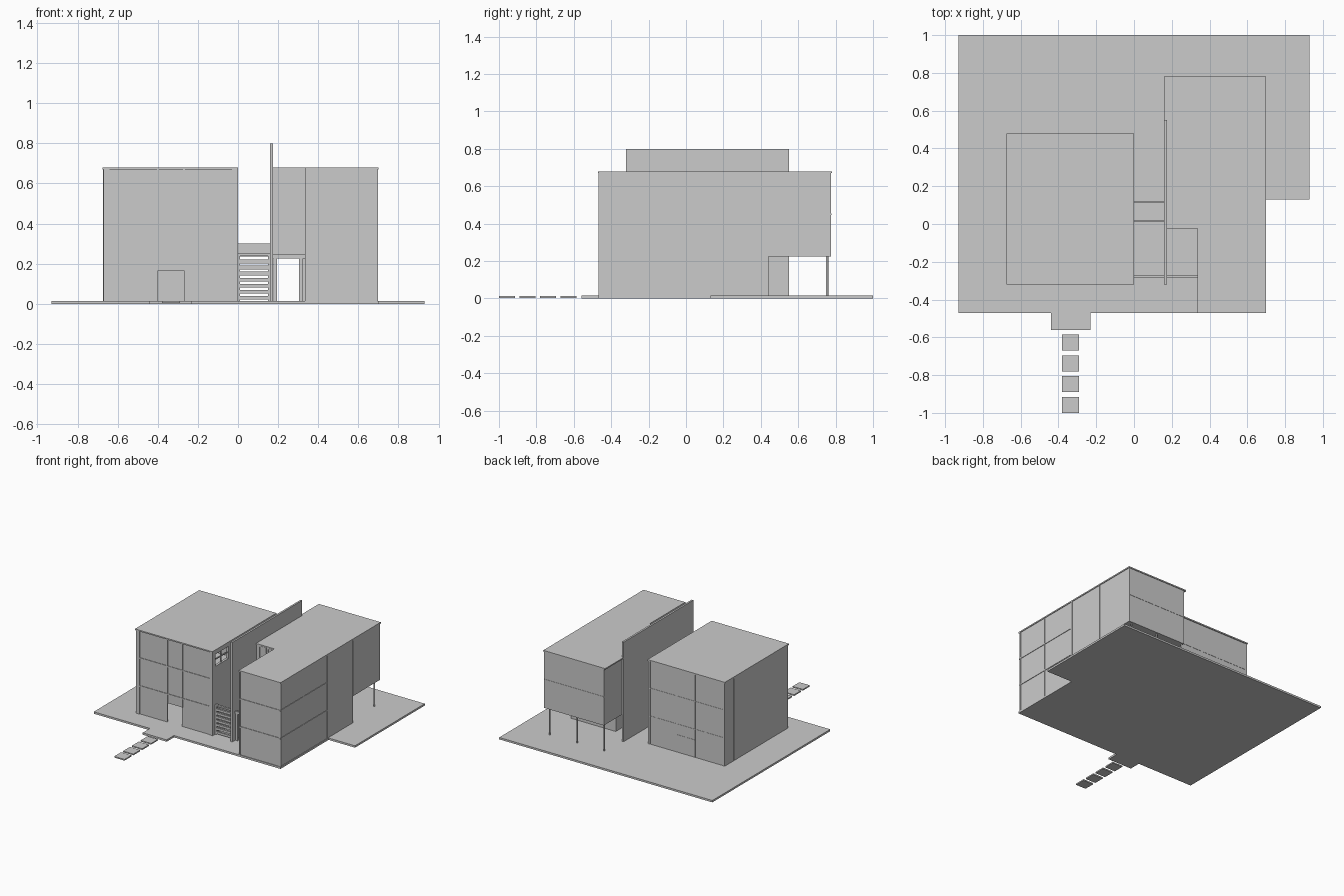
import bpy
import bmesh

old = bpy.data.objects.get("Cube")
if old:
    bpy.data.objects.remove(old, do_unlink=True)

grey = bpy.data.materials.new("plain_grey")
grey.use_nodes = True
colour = (0.6, 0.6, 0.6, 1)
grey.diffuse_color = colour
grey.node_tree.nodes["Principled BSDF"].inputs["Base Color"].default_value = colour


def finish(name, bm):
    bmesh.ops.recalc_face_normals(bm, faces=bm.faces)
    mesh = bpy.data.meshes.new(name)
    bm.to_mesh(mesh)
    bm.free()
    mesh.materials.append(grey)
    ob = bpy.data.objects.new(name, mesh)
    bpy.context.collection.objects.link(ob)
    return ob


def box(name, x, y, z):
    """Box from three (low, high) ranges."""
    bm = bmesh.new()
    bmesh.ops.create_cube(bm, size=1)
    for v in bm.verts:
        for i, (low, high) in enumerate((x, y, z)):
            v.co[i] = high if v.co[i] > 0 else low
    return finish(name, bm)


def slab(name, outline, z):
    """Flat plate raised from an outline."""
    bm = bmesh.new()
    face = bm.faces.new([bm.verts.new((px, py, z[0])) for px, py in outline])
    top = bmesh.ops.extrude_face_region(bm, geom=[face])["geom"]
    for v in top:
        if isinstance(v, bmesh.types.BMVert):
            v.co.z = z[1]
    return finish(name, bm)


def bars(name, axis, at, span, z, uprights, levels, proud=0.004, w=0.005):
    """Window bars on a wall: at is the wall plane, axis the direction it faces."""
    depth = (at - proud, at + proud)

    def put(label, along, height):
        if axis == "y":
            box(label, along, depth, height)
        else:
            box(label, depth, along, height)

    for u in uprights:
        put(name + "_upright", (u - w, u + w), z)
    for h in levels:
        put(name + "_rail", span, (h - w, h + w))


G, TOP = 0.015, 0.68
CEIL = TOP - 0.01
FLOORS = (0.235, 0.455)

# Ground plate with the entrance landing and stepping stones
slab("ground_plate", [(-0.93, -0.47), (-0.44, -0.47), (-0.44, -0.56), (-0.23, -0.56),
                      (-0.23, -0.47), (0.70, -0.47), (0.70, 0.13), (0.93, 0.13),
                      (0.93, 1.0), (-0.93, 1.0)], (0, G))
for i in range(4):
    y = -1 + 0.11 * i
    box("stepping_stone", (-0.38, -0.29), (y, y + 0.085), (0.003, 0.013))

# Left block: side walls, back, roof, and a glazed front with an open doorway
box("left_block_outer_wall", (-0.67, -0.65), (-0.315, 0.475), (G, CEIL))
box("left_block_roof", (-0.675, 0.0), (-0.32, 0.48), (CEIL, TOP))
box("left_block_back", (-0.65, -0.02), (0.46, 0.473), (G, CEIL))
box("left_block_upper_floor", (-0.65, -0.02), (-0.30, 0.46), (0.225, 0.24))
DOOR_L, DOOR_R, DOOR_TOP = -0.40, -0.27, 0.165
box("front_glass_upper", (-0.65, -0.02), (-0.31, -0.302), (DOOR_TOP, CEIL))
box("front_glass_left", (-0.65, DOOR_L), (-0.31, -0.302), (G, DOOR_TOP))
box("front_glass_right", (DOOR_R, -0.02), (-0.31, -0.302), (G, DOOR_TOP))
bars("left_front", "y", -0.31, (-0.65, -0.02), (DOOR_TOP, CEIL), (DOOR_L, DOOR_R), FLOORS)
bars("left_front_edge", "y", -0.31, (-0.65, -0.02), (G, CEIL), (-0.645, -0.025), ())
bars("left_back", "y", 0.473, (-0.65, -0.02), (G, CEIL), (-0.41, -0.25), FLOORS, 0.002, 0.003)
bars("back_door", "y", 0.473, (-0.41, -0.25), (G, 0.15), (-0.33,), (0.15,), 0.002, 0.003)
bars("left_outer_side", "x", -0.67, (0, 0), (G, CEIL), (0.36,), (), 0.002, 0.004)

# Inner wall of the left block, with a high window opening near the front
WIN_Y, WIN_Z = (-0.28, -0.12), (0.55, 0.645)
inner = (-0.02, 0.0)
box("inner_wall_below_window", inner, (-0.315, 0.475), (G, WIN_Z[0]))
box("inner_wall_above_window", inner, (-0.315, 0.475), (WIN_Z[1], CEIL))
box("inner_wall_front", inner, (-0.315, WIN_Y[0]), WIN_Z)
box("inner_wall_rear", inner, (WIN_Y[1], 0.475), WIN_Z)
bars("inner_window", "x", -0.01, WIN_Y, WIN_Z, (-0.2,), (0.6,), 0.004, 0.004)

# Tall dividing wall between the blocks
box("dividing_wall", (0.16, 0.175), (-0.32, 0.55), (G, 0.80))

# Slatted screen, gate frame and beam across the front of the passages
FRAME = (-0.285, -0.27)
for i in range(7):
    z = 0.022 + 0.03 * i
    box("screen_slat", (0.01, 0.15), FRAME, (z, z + 0.018))
for x in ((0.0, 0.01), (0.15, 0.16), (0.178, 0.195), (0.305, 0.325)):
    box("frame_post", x, FRAME, (G, 0.245))
box("screen_beam", (0.0, 0.16), FRAME, (0.238, 0.25))
box("gate_beam", (0.175, 0.335), FRAME, (0.225, 0.245))

# Footbridge with a rail on each side
box("bridge_deck", (0.0, 0.16), (0.015, 0.115), (0.235, 0.25))
for y in (0.015, 0.115):
    box("bridge_rail", (0.0, 0.16), (y - 0.003, y + 0.003), (0.25, 0.30))

# Right block: two-level front, raised rear and open passage at ground level
box("right_block_ground_floor", (0.305, 0.695), (-0.02, 0.44), (G, 0.23))
box("right_block_front", (0.335, 0.695), (-0.465, -0.02), (G, CEIL))
box("right_block_upper_floors", (0.175, 0.695), (-0.02, 0.775), (0.225, CEIL))
slab("right_block_roof", [(0.335, -0.47), (0.70, -0.47), (0.70, 0.78), (0.16, 0.78),
                          (0.16, 0.55), (0.175, 0.55), (0.175, -0.025), (0.335, -0.025)],
     (CEIL, TOP))
bars("right_front", "y", -0.465, (0.335, 0.695), (G, CEIL), (0.342, 0.685), FLOORS)
bars("right_side", "x", 0.695, (-0.465, 0.125), (G, CEIL), (-0.455, -0.18), FLOORS)
bars("right_side_end", "x", 0.695, (0, 0), (G, CEIL), (0.125,), (), 0.004, 0.01)
bars("right_side_seam", "x", 0.695, (0, 0), (0.225, CEIL), (0.44,), (), 0.002, 0.003)
bars("right_back", "y", 0.775, (0.175, 0.695), (0.225, CEIL), (), (0.45,), 0.002, 0.003)

# Recessed courtyard windows
for x in ((0.20, 0.26), (0.275, 0.333)):
    bars("courtyard_window", "y", -0.02, x, (0.535, CEIL), x, (0.54, 0.665), 0.005, 0.004)
bars("courtyard_wall", "y", -0.02, (0.175, 0.335), (0.3, CEIL), (), (0.3, 0.455), 0.004, 0.003)

# Slim round columns under the raised rear
for x in (0.185, 0.42, 0.66):
    bm = bmesh.new()
    bmesh.ops.create_cone(bm, cap_ends=True, segments=12, radius1=0.006, radius2=0.006, depth=0.21)
    bmesh.ops.translate(bm, verts=bm.verts, vec=(x, 0.755, 0.12))
    finish("rear_column", bm)
